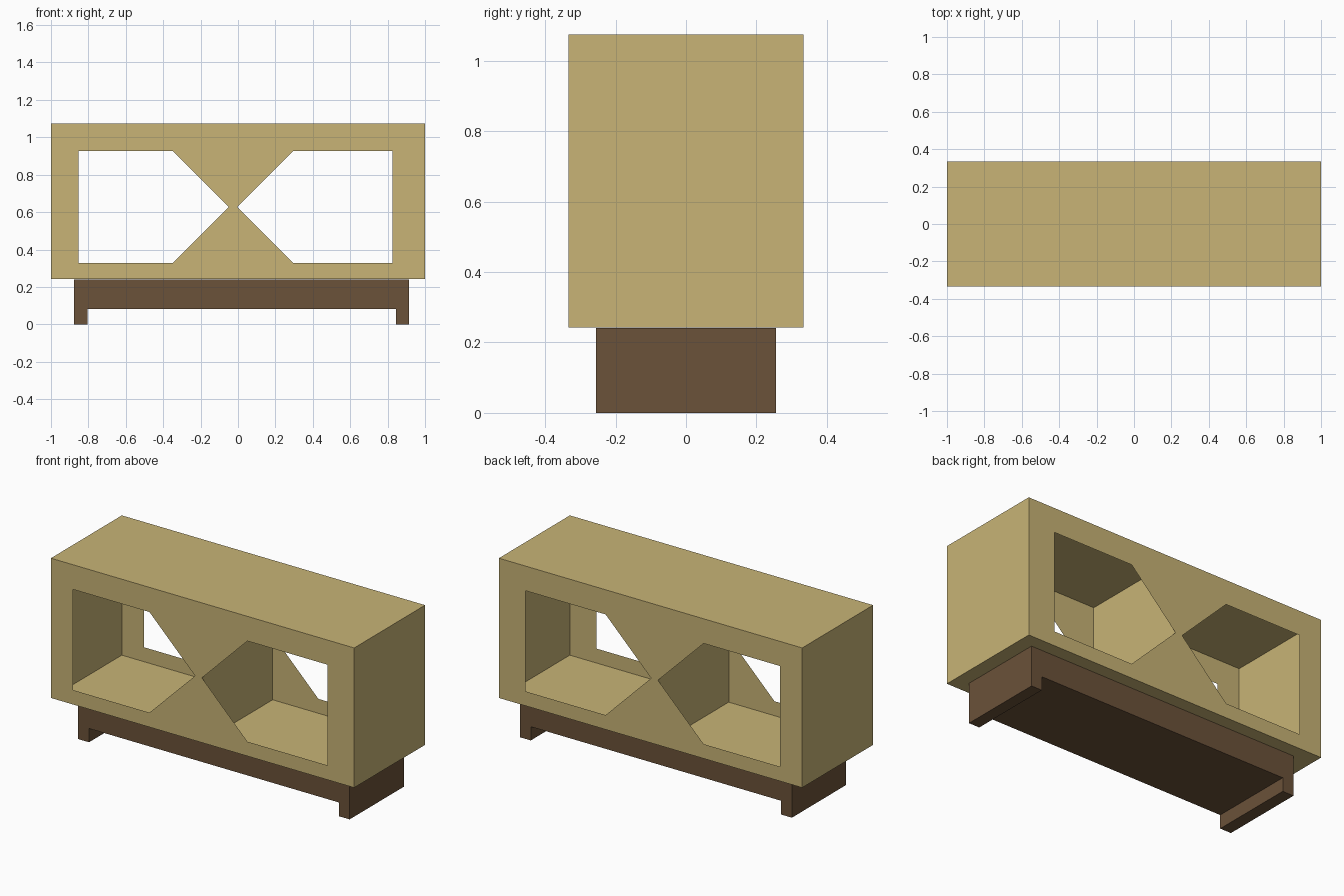
import bpy, bmesh
from mathutils import Vector

if "Cube" in bpy.data.objects:
    bpy.data.objects.remove(bpy.data.objects["Cube"])


def material(name, rgb):
    m = bpy.data.materials.new(name)
    m.diffuse_color = (*rgb, 1)
    m.use_nodes = True
    m.node_tree.nodes["Principled BSDF"].inputs["Base Color"].default_value = m.diffuse_color
    return m


def finish(bm, name, mat):
    me = bpy.data.meshes.new(name)
    bm.to_mesh(me)
    bm.free()
    me.materials.append(mat)
    ob = bpy.data.objects.new(name, me)
    bpy.context.collection.objects.link(ob)
    return ob


def ring(bm, pts, y):
    """Closed outline of x, z points at depth y."""
    vs = [bm.verts.new((x, y, z)) for x, z in pts]
    return vs, [bm.edges.new((vs[i - 1], vs[i])) for i in range(len(vs))]


def prism(name, pts, depth, mat):
    """Solid profile in x, z extruded through +-depth."""
    bm = bmesh.new()
    a = [bm.verts.new((x, -depth, z)) for x, z in pts]
    b = [bm.verts.new((x, depth, z)) for x, z in pts]
    bm.faces.new(a)
    bm.faces.new(b)
    for i in range(len(pts)):
        bm.faces.new((a[i - 1], a[i], b[i], b[i - 1]))
    bmesh.ops.recalc_face_normals(bm, faces=bm.faces)
    return finish(bm, name, mat)


tan = material("light_wood", (0.578, 0.456, 0.181))
brown = material("dark_wood", (0.147, 0.084, 0.041))

Z0, Z1, D = 0.242, 1.075, 0.334
outer = [(-1, Z0), (1, Z0), (1, Z1), (-1, Z1)]


def opening(side, inner, tip):
    return [(side, 0.328), (inner, 0.328), (tip, 0.628), (inner, 0.928), (side, 0.928)]


openings = [opening(-0.853, -0.35, -0.049), opening(0.825, 0.296, -0.004)]

# Hollow cabinet: thin shell with two pointed openings, front and back
bm = bmesh.new()
rims = []
for y in (-D, D):
    rim, edges = ring(bm, outer, y)
    rims.append(rim)
    for pts in openings:
        edges += ring(bm, pts, y)[1]
    bmesh.ops.triangle_fill(bm, edges=edges, use_beauty=True, normal=(0, 1, 0))
for i in range(4):
    bm.faces.new((rims[0][i - 1], rims[0][i], rims[1][i], rims[1][i - 1]))
bm.normal_update()
centre = Vector((0, 0, (Z0 + Z1) / 2))
for f in bm.faces:
    if f.normal.dot(f.calc_center_median() - centre) < 0:
        f.normal_flip()
finish(bm, "cabinet_shell", tan)

# Upright divider between the two compartments
e = 0.001
prism("divider", [(-0.049, Z0 + e), (-0.004, Z0 + e), (-0.004, Z1 - e), (-0.049, Z1 - e)], D - e, tan)

# Plinth with a runner foot at each end
top = Z0 - e
prism("plinth", [(-0.877, 0), (-0.804, 0), (-0.804, 0.082), (0.845, 0.082),
                 (0.845, 0), (0.915, 0), (0.915, top), (-0.877, top)], 0.255, brown)
